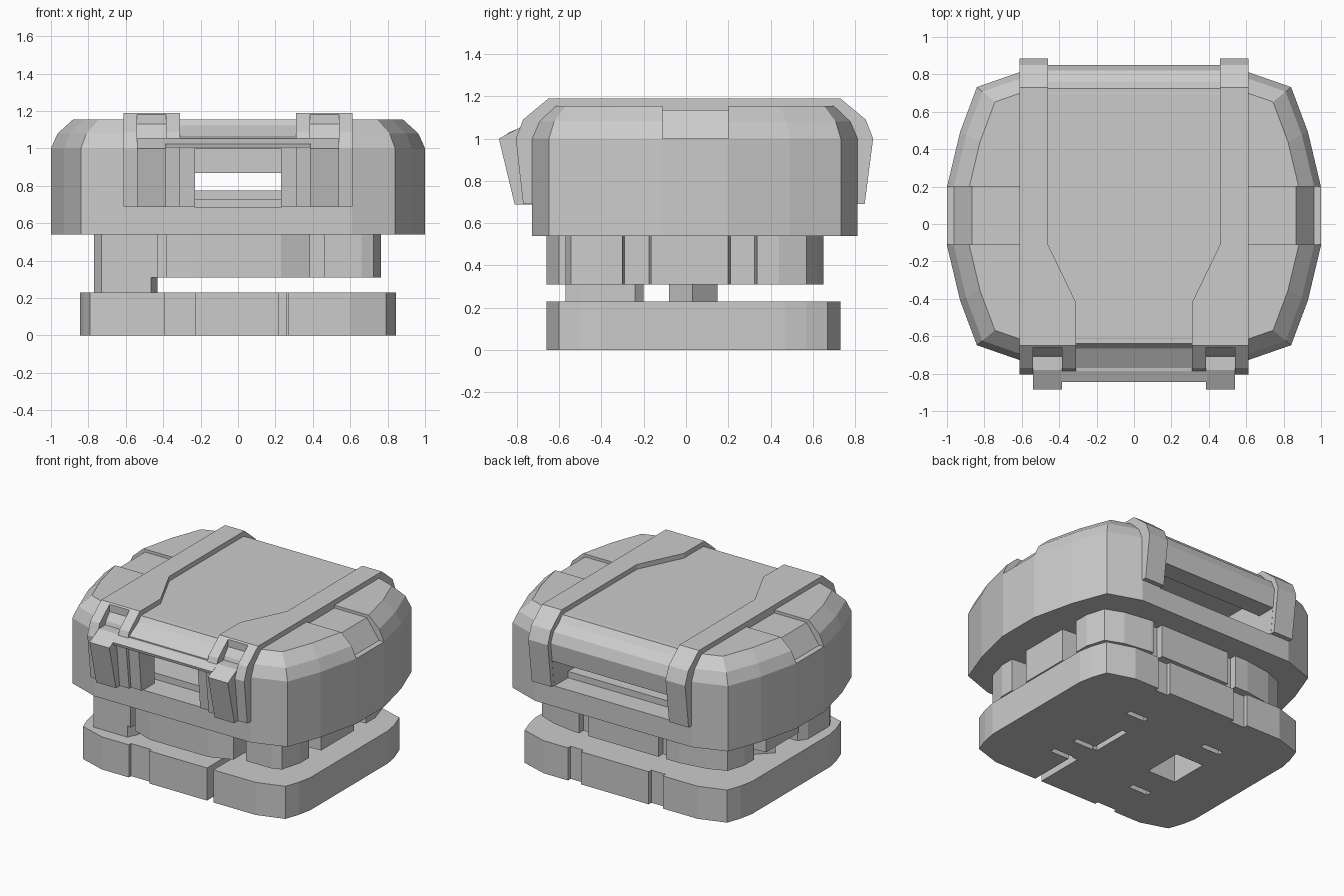
import bpy, bmesh

if "Cube" in bpy.data.objects:
    bpy.data.objects.remove(bpy.data.objects["Cube"])

def loft(name, rings):
    """Closed solid through rings of equal point count."""
    bm = bmesh.new()
    vs = [[bm.verts.new(p) for p in r] for r in rings]
    n = len(rings[0])
    for a, b in zip(vs, vs[1:]):
        for i in range(n):
            bm.faces.new((a[i], a[(i + 1) % n], b[(i + 1) % n], b[i]))
    bm.faces.new(vs[0])
    bm.faces.new(vs[-1])
    bmesh.ops.recalc_face_normals(bm, faces=bm.faces)
    me = bpy.data.meshes.new(name)
    bm.to_mesh(me)
    bm.free()
    ob = bpy.data.objects.new(name, me)
    bpy.context.collection.objects.link(ob)
    return ob

def prism(name, pts, a, b, axis='z'):
    put = (lambda p, h: (p[0], p[1], h)) if axis == 'z' else (lambda p, h: (h, p[0], p[1]))
    return loft(name, [[put(p, h) for p in pts] for h in (a, b)])

def box(name, x0, x1, y0, y1, z0, z1):
    return prism(name, [(x0, y0), (x1, y0), (x1, y1), (x0, y1)], z0, z1)

def mirrored(half):
    return half + [(-x, y) for x, y in reversed(half)]

def cut(targets, cutters):
    for c in cutters:
        c.hide_render = True
    for t in targets:
        bpy.context.view_layer.objects.active = t
        for c in cutters:
            m = t.modifiers.new("cut", 'BOOLEAN')
            m.operation, m.solver, m.object = 'DIFFERENCE', 'EXACT', c
            bpy.ops.object.modifier_apply(modifier=m.name)
    for c in cutters:
        bpy.data.objects.remove(c)

# Base plate with edge grooves and slots that run through it
base = prism("base_plate", mirrored([(.6, -.66), (.79, -.6), (.825, -.5), (.845, -.4),
                                     (.845, .47), (.825, .57), (.79, .67), (.6, .73)]), 0, .23)
slots = [(-.39, -.23, -.8, -.635), (.22, .27, -.8, -.3), (.26, .42, -.33, -.29),
         (.31, .41, .7, .9), (-.33, -.22, .7, .9),
         (-.44, -.22, -.12, .16), (.21, .36, .35, .39), (-.43, -.28, .33, .37),
         (-.41, -.26, -.36, -.32), (.2, .24, -.13, .17), (.23, .39, -.14, -.1)]
cut([base], [box("slot_cutter", *s, -.1, .4) for s in slots])

# Neck block under the shell, notched on the sides and split at the front
neck = prism("neck", mirrored([(.23, -.66), (.385, -.6), (.46, -.57), (.66, -.57), (.725, -.545), (.765, -.4),
                               (.765, .44), (.725, .57), (.6, .62), (.4, .65)]), .31, .545)
cutters = [box("neck_gap_cutter", .385, .46, -.8, -.4, 0, .54),
           box("neck_gap_cutter", -.43, -.385, -.8, -.4, 0, .54),
           box("neck_gap_cutter", .31, .38, .6, .8, 0, .54),
           box("neck_gap_cutter", -.3, -.24, .6, .8, 0, .54)]
for s in (-1, 1):
    for y0, y1 in ((-.31, -.155), (.19, .345)):
        cutters.append(prism("side_notch_cutter", [(s * .9, y0), (s * .62, y0 + .02),
                                                   (s * .62, y1 - .02), (s * .9, y1)], 0, .54))
cut([neck], cutters)

# Legs between base and neck
prism("front_leg", [(-.73, -.57), (-.465, -.57), (-.43, -.5), (-.43, -.24),
                    (-.47, -.2), (-.73, -.2), (-.77, -.26), (-.77, -.5)], .225, .545)
prism("middle_leg", [(-.6, -.08), (-.48, .03), (-.6, .15), (-.72, .03)], .225, .545)

# Shell body with a faceted, rounded top edge
outline = mirrored([(.61, -.77), (.84, -.69), (.93, -.45), (1, -.155),
                    (1, .155), (.93, .45), (.84, .69), (.61, .77)])
body = loft("shell_body", [[(x * s, y * s + .042, z) for x, y in outline]
                           for z, s in ((.54, 1), (1, 1), (1.08, .965), (1.155, .885))])
pocket = [(.55, 1.135), (.865, 1.135), (.962, 1), (1.1, 1), (1.1, 1.3), (.55, 1.3)]
pocket_cutters = []
for s in (-1, 1):
    pocket_cutters.append(loft("pocket_cutter", [[(s * x, y, z) for x, z in pocket] for y in (-.11, .2)]))
cut([body], pocket_cutters)

# Raised strap over the shell: side rails and the recessed panel between them
rails = prism("strap_rails", [(-.77, .69), (-.805, 1), (-.77, 1.09), (-.65, 1.19), (.73, 1.19),
                              (.85, 1.09), (.885, 1), (.845, .69)], -.612, .612, 'x')
cut([rails], [prism("panel_cutter", mirrored([(.31, -1), (.31, -.42), (.46, -.11), (.46, 1)]), .5, 1.4)])
panel = prism("strap_panel", [(-.75, .69), (-.78, 1), (-.77, 1.06), (-.61, 1.156), (.695, 1.156),
                              (.82, 1.07), (.85, 1), (.815, .69)], -.465, .465, 'x')

# Clip notches, then the tunnel from front window to rear slot
cut([rails, panel], [box("clip_notch_cutter", *sorted((s * .385, s * .54)), -1, -.66, .95, 1.4)
                     for s in (-1, 1)])
cut([body, panel, rails], [box("front_window_cutter", -.23, .23, -1, -.5, .685, 1),
                           box("tunnel_cutter", -.459, .459, -.6, .7, .685, 1),
                           box("rear_slot_cutter", -.459, .459, .6, 1, .685, .87)])
box("tunnel_step", -.459, .459, -.55, .66, .67, .73)
box("tunnel_floor", -.459, .459, -.35, .5, .67, .775)

# Front latch: two clips joined by a bar
for s, side in ((-1, "left"), (1, "right")):
    prism(side + "_clip", [(-.885, 1), (-.78, 1.055), (-.64, 1.055), (-.64, .688), (-.81, .688)],
          s * .385, s * .54, 'x')
prism("latch_bar", [(-.76, 1.055), (-.785, 1.052), (-.845, 1.025), (-.84, 1.005), (-.76, 1.005)],
      -.39, .39, 'x')
